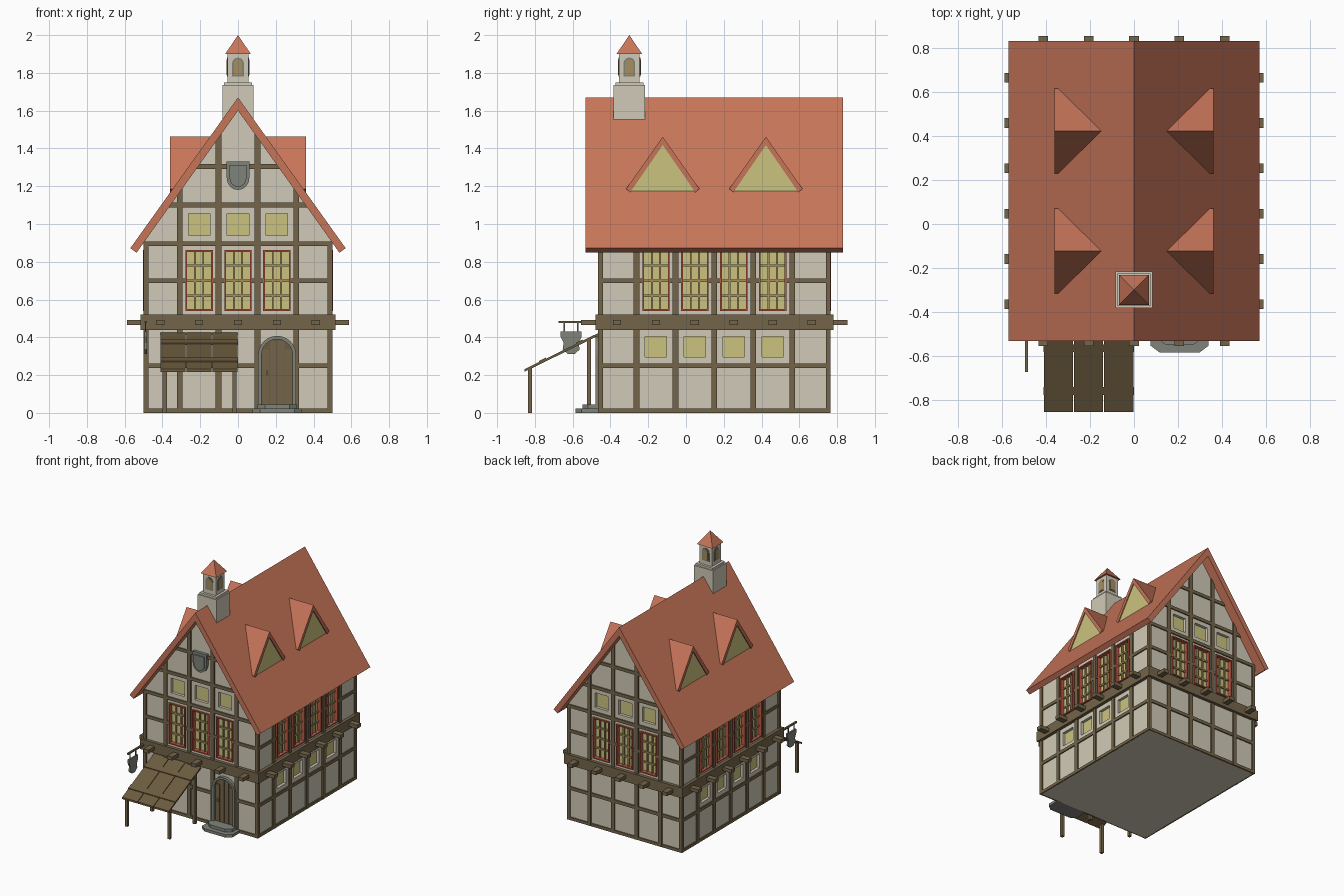
import bpy, bmesh, math
from mathutils import Matrix

if "Cube" in bpy.data.objects:
    bpy.data.objects.remove(bpy.data.objects["Cube"])

YC, HX, HY = 0.15, 0.49, 0.605      # wall centre in y and half sizes


def material(name, r, g, b):
    m = bpy.data.materials.new(name)
    lin = [((c / 255 + 0.055) / 1.055) ** 2.4 for c in (r, g, b)]
    m.diffuse_color = (*lin, 1)
    m.use_nodes = True
    m.node_tree.nodes["Principled BSDF"].inputs["Base Color"].default_value = m.diffuse_color
    return m


PLASTER = material("plaster", 208, 202, 183)
TIMBER = material("timber", 116, 101, 74)
TILE = material("roof_tile", 199, 117, 89)
GLASS = material("yellow_glass", 203, 195, 127)
RED = material("red_frame", 192, 88, 68)
MUNTIN = material("muntin_wood", 166, 142, 96)
STONE = material("grey_stone", 128, 132, 122)
PLANK = material("plank_wood", 108, 92, 62)


def add_box(bm, p, q):
    lo = [min(a, b) for a, b in zip(p, q)]
    hi = [max(a, b) for a, b in zip(p, q)]
    m = Matrix.LocRotScale([(a + b) / 2 for a, b in zip(lo, hi)], None,
                           [b - a for a, b in zip(lo, hi)])
    bmesh.ops.create_cube(bm, size=1, matrix=m)


def add_prism(bm, pts, axis, a, b):
    """Extrude a 2D profile along an axis from a to b."""
    put = {'x': lambda p, t: (t, p[0], p[1]), 'y': lambda p, t: (p[0], t, p[1]),
           'z': lambda p, t: (p[0], p[1], t)}[axis]
    A = [bm.verts.new(put(p, a)) for p in pts]
    B = [bm.verts.new(put(p, b)) for p in pts]
    bm.faces.new(A)
    bm.faces.new(B[::-1])
    n = len(pts)
    for i in range(n):
        bm.faces.new((A[i], B[i], B[(i + 1) % n], A[(i + 1) % n]))


def finish(bm, name, mat):
    bmesh.ops.recalc_face_normals(bm, faces=bm.faces[:])
    me = bpy.data.meshes.new(name)
    bm.to_mesh(me)
    bm.free()
    me.materials.append(mat)
    ob = bpy.data.objects.new(name, me)
    bpy.context.collection.objects.link(ob)
    return ob


def boxes(name, mat, pairs):
    bm = bmesh.new()
    for p, q in pairs:
        add_box(bm, p, q)
    return finish(bm, name, mat)


def prism(name, mat, pts, axis, a, b):
    bm = bmesh.new()
    add_prism(bm, pts, axis, a, b)
    return finish(bm, name, mat)


def at(side, u, d, z):
    """Point on a wall: u along it, d outward from the plaster, z up."""
    return {'front': (u, YC - HY - d, z), 'back': (-u, YC + HY + d, z),
            'right': (HX + d, YC + u, z), 'left': (-HX - d, YC - u, z)}[side]


def wall_box(side, u0, u1, d0, d1, z0, z1):
    return at(side, u0, d0, z0), at(side, u1, d1, z1)


def arch(cx, z0, r, spring, n=12):
    arc = [(cx + r * math.cos(math.pi * i / n), spring + r * math.sin(math.pi * i / n))
           for i in range(n + 1)]
    return [(cx + r, z0)] + arc + [(cx - r, z0)]


# Layout: bay centres, post positions, small window height per side type
BAY = 0.206
cutters, glass, frames, muntins, timber = [], [], [], [], []
for side in ('front', 'back', 'right', 'left'):
    gable = side in ('front', 'back')
    half = HX if gable else HY
    bays = [(i - 1) * BAY for i in range(3)] if gable else [(i - 1.5) * BAY for i in range(4)]
    posts = [(i - 1.5) * BAY for i in range(4)] if gable else [(i - 2) * BAY for i in range(5)]
    zs = (0.94, 1.055) if gable else (0.295, 0.405)
    for u in bays:
        # tall window with red frame and glazing bars
        w, z0, z1, t = 0.0725, 0.54, 0.862, 0.009
        cutters.append(wall_box(side, u - w, u + w, -0.03, 0.05, z0, z1))
        glass.append(wall_box(side, u - w, u + w, -0.03, -0.018, z0, z1))
        for s in (-1, 1):
            frames.append(wall_box(side, u + s * w, u + s * (w - t), -0.025, 0.012, z0, z1))
            muntins.append(wall_box(side, u + s * 0.022 - 0.005, u + s * 0.022 + 0.005,
                                    -0.02, -0.006, z0, z1))
        for z in (z0, z1 - t):
            frames.append(wall_box(side, u - w + t, u + w - t, -0.025, 0.012, z, z + t))
        for z in (0.62, 0.70, 0.78):
            muntins.append(wall_box(side, u - w + t, u + w - t, -0.02, -0.007, z - 0.006, z + 0.006))
        # small recessed window
        cutters.append(wall_box(side, u - 0.057, u + 0.057, -0.03, 0.05, *zs))
        glass.append(wall_box(side, u - 0.057, u + 0.057, -0.03, -0.022, *zs))
    # posts
    for u in posts:
        top = 1.625 - 1.4 * abs(u) if gable else 0.9
        timber.append(wall_box(side, u - 0.015, u + 0.015, -0.005, 0.01, 0, top))
    # rails, broken at the tall windows and the door
    cuts = [v for u in bays for v in (u - 0.0725, u + 0.0725)]
    ends = [-half] + cuts + [half]
    for a, b in zip(ends[::2], ends[1::2]):
        timber.append(wall_box(side, a, b, -0.005, 0.009, 0.688, 0.712))
    for z in (0.01, 0.25):
        spans = [(-half, 0.115), (0.3, half)] if side == 'front' else [(-half, half)]
        for a, b in spans:
            timber.append(wall_box(side, a, b, -0.005, 0.009, max(z - 0.0125, 0), z + 0.0125))
    if gable:
        for z in (0.895, 1.10, 1.305):
            h = min(0.5, (1.60 - z) / 1.4 + 0.02)
            timber.append(wall_box(side, -h, h, -0.005, 0.009, z - 0.0125, z + 0.0125))
for sx in (-1, 1):
    for sy in (-1, 1):
        timber.append(((sx * 0.475, YC + sy * 0.59, 0), (sx * 0.5, YC + sy * 0.615, 0.9)))

# Plaster body with window recesses
wall = prism("walls", PLASTER, [(-HX, 0), (HX, 0), (HX, 0.93), (0, 1.62), (-HX, 0.93)],
             'y', YC - HY, YC + HY)
cutter = boxes("window_cutter", PLASTER, cutters)
cutter.hide_render = True
mod = wall.modifiers.new("recesses", 'BOOLEAN')
mod.operation, mod.solver, mod.object = 'DIFFERENCE', 'EXACT', cutter
dg = bpy.context.evaluated_depsgraph_get()
wall_mesh = bpy.data.meshes.new_from_object(wall.evaluated_get(dg))
wall.modifiers.clear()
wall.data = wall_mesh
bpy.data.objects.remove(cutter)
boxes("window_glass", GLASS, glass)
boxes("window_frames", RED, frames)
boxes("glazing_bars", MUNTIN, muntins)
boxes("timber_frame", TIMBER, timber)

# Floor band beam and projecting joist ends
boxes("band_beam", TIMBER,
      [((s * 0.48, YC - 0.63, 0.44), (s * 0.515, YC + 0.63, 0.52)) for s in (-1, 1)] +
      [((-0.48, YC + s * 0.595, 0.44), (0.48, YC + s * 0.63, 0.52)) for s in (-1, 1)])
joists = []
for s in (-1, 1):
    for i in range(5):
        x = (i - 2) * BAY
        joists.append(((x - 0.022, YC + s * 0.61, 0.465), (x + 0.022, YC + s * 0.705, 0.493)))
    for i in range(6):
        y = YC + (i - 2.5) * BAY
        joists.append(((s * 0.495, y - 0.022, 0.465), (s * 0.588, y + 0.022, 0.493)))
boxes("joist_ends", TIMBER, joists)

# Main roof
prism("roof", TILE, [(0, 1.67), (0.57, 0.872), (0.537, 0.848), (0, 1.60),
                     (-0.537, 0.848), (-0.57, 0.872)], 'y', -0.532, 0.832)

# Dormers, back ends trimmed to the roof slope
for name, mat, front, prof in (
        ("dormer_roofs", TILE, 0.361,
         [(0, 1.462), (0.194, 1.186), (0.172, 1.168), (0, 1.418), (-0.172, 1.168), (-0.194, 1.186)]),
        ("dormer_glass", GLASS, 0.354, [(0, 1.425), (0.17, 1.172), (-0.17, 1.172)])):
    bm = bmesh.new()
    for s in (-1, 1):
        for y in (-0.123, 0.423):
            add_prism(bm, [(y + p, z) for p, z in prof], 'x', 0, s * front)
            for v in bm.verts:
                if abs(v.co.x) < 1e-6:
                    v.co.x = s * (1.655 - v.co.z) / 1.4
    finish(bm, name, mat)

# Bell turret on the ridge
TY = -0.30
boxes("turret", PLASTER, [((-r, TY - r, a), (r, TY + r, b)) for r, a, b in
                          ((0.083, 1.52, 1.735), (0.074, 1.735, 1.75), (0.055, 1.75, 1.9))])
for name, mat, r, z0, d in (("turret_arch_surrounds", STONE, 0.031, 1.782, 0.058),
                            ("turret_openings", MUNTIN, 0.022, 1.79, 0.061)):
    bm = bmesh.new()
    for s in (-1, 1):
        add_prism(bm, arch(0, z0, r, 1.85), 'y', TY + s * 0.05, TY + s * d)
        add_prism(bm, arch(TY, z0, r, 1.85), 'x', s * 0.05, s * d)
    finish(bm, name, mat)
bm = bmesh.new()
bmesh.ops.create_cone(bm, cap_ends=True, segments=4, radius1=0.068 * math.sqrt(2), radius2=0,
                      depth=0.1, matrix=Matrix.Translation((0, TY, 1.95)) @ Matrix.Rotation(math.pi / 4, 4, 'Z'))
finish(bm, "turret_roof", TILE)


# Shield on the front gable
def shield(s):
    low = [(0.06 * s * math.cos(a), 1.245 - 0.065 * s * math.sin(a))
           for a in (math.pi * i / 8 for i in range(9))]
    return low + [(-0.06 * s, 1.25 + 0.082 * s), (0.06 * s, 1.25 + 0.082 * s)]


prism("shield_rim", STONE, shield(1), 'y', -0.45, -0.478)
prism("shield_face", STONE, shield(0.75), 'y', -0.45, -0.486)

# Door with arched stone surround and steps
DX, FY = 0.207, YC - HY
prism("door_surround", STONE, arch(DX, 0.02, 0.1, 0.308) + arch(DX, 0.02, 0.082, 0.308)[::-1],
      'y', FY + 0.005, FY - 0.025)
prism("door", PLANK, arch(DX, 0.02, 0.084, 0.308), 'y', FY + 0.005, FY - 0.005)
boxes("door_planks", TIMBER,
      [((DX + k * 0.04 - 0.018, FY, 0.045), (DX + k * 0.04 + 0.018, FY - 0.01, 0.385 - 0.022 * k * k))
       for k in (-1.5, -0.5, 0.5, 1.5)])
boxes("door_handle", STONE, [((DX - 0.06, FY, 0.2), (DX - 0.05, FY - 0.02, 0.225))])
for name, w, y, a, b in (("lower_step", 0.131, -0.584, 0, 0.022), ("upper_step", 0.105, -0.548, 0.022, 0.045)):
    prism(name, STONE, [(DX - w, FY), (DX - w, y + 0.03), (DX - w + 0.04, y), (DX + w - 0.04, y),
                        (DX + w, y + 0.03), (DX + w, FY)], 'z', a, b)


# Plank awning on four posts
def slope(y):
    return 0.414 + 0.49 * (y + 0.462)


def sloped(x0, x1, y0, y1, t0, t1):
    return x0, x1, [(y0, slope(y0) + t0), (y1, slope(y1) + t0), (y1, slope(y1) + t1), (y0, slope(y0) + t1)]


bm = bmesh.new()
for i in range(3):
    x = -0.41 + i * 0.137
    a, b, prof = sloped(x, x + 0.133, -0.855, -0.458, -0.004, 0.01)
    add_prism(bm, prof, 'x', a, b)
for y in (-0.76, -0.565):
    a, b, prof = sloped(-0.411, 0, y - 0.018, y + 0.018, 0.005, 0.016)
    add_prism(bm, prof, 'x', a, b)
finish(bm, "awning", PLANK)
boxes("awning_posts", TIMBER, [((x - 0.011, y - 0.011, 0), (x + 0.011, y + 0.011, slope(y)))
                               for x in (-0.388, -0.018) for y in (-0.826, -0.513)])

# Hanging sign on a bracket
boxes("sign_bracket", TIMBER, [((-0.496, -0.674, 0.475), (-0.482, -0.45, 0.487))] +
      [((-0.492, y - 0.004, 0.42), (-0.486, y + 0.004, 0.48)) for y in (-0.645, -0.572)])
half_sign = [(0.056, 0.432), (0.056, 0.405), (0.04, 0.37), (0.045, 0.335), (0.018, 0.312)]
prism("hanging_sign", STONE, [(-0.608 + p, z) for p, z in half_sign] +
      [(-0.608 - p, z) for p, z in half_sign[::-1]], 'x', -0.496, -0.482)
